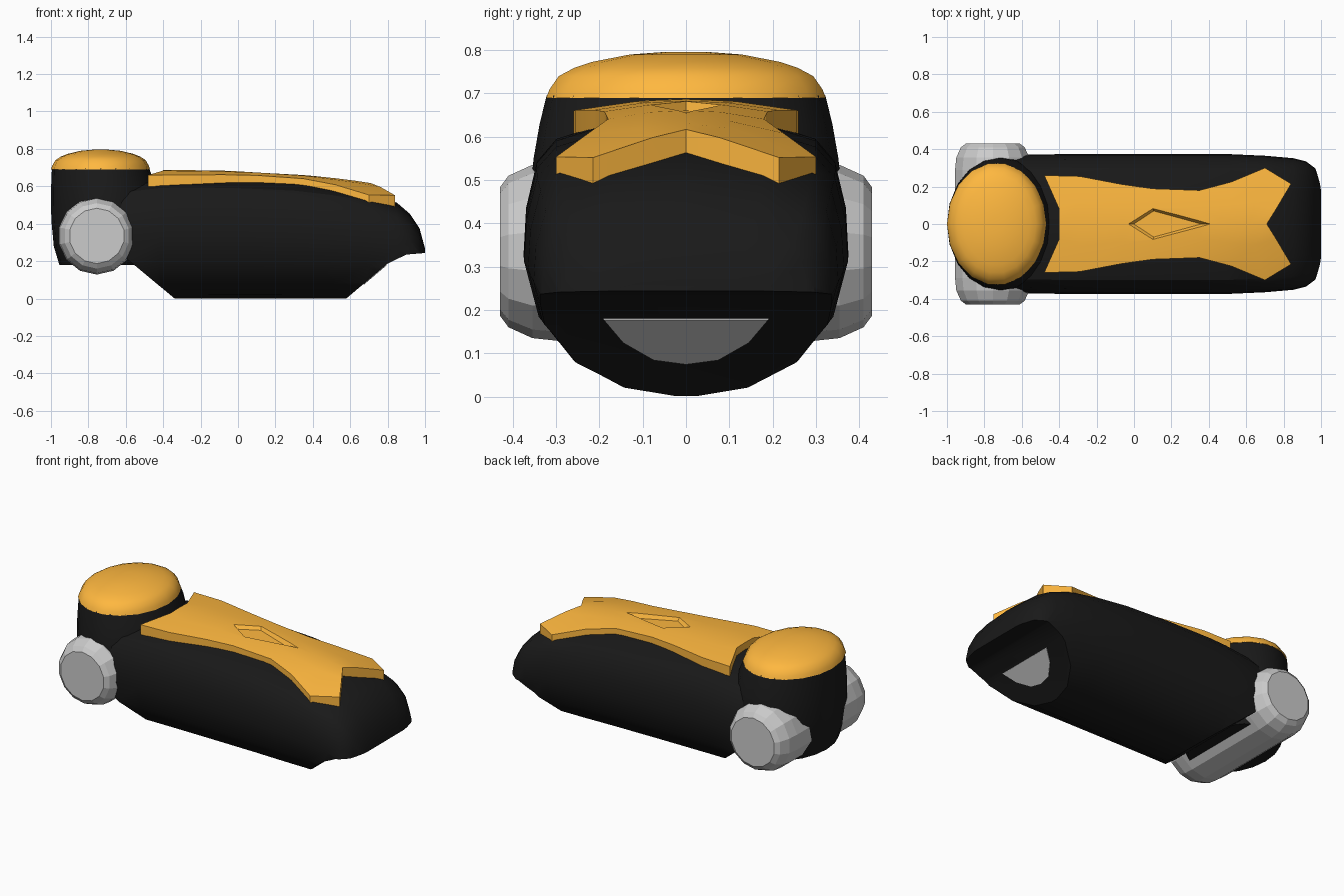
import bpy, bmesh, math
from mathutils import Vector

if "Cube" in bpy.data.objects:
    bpy.data.objects.remove(bpy.data.objects["Cube"])


def material(name, col):
    m = bpy.data.materials.new(name)
    m.diffuse_color = (*col, 1)
    m.use_nodes = True
    m.node_tree.nodes["Principled BSDF"].inputs["Base Color"].default_value = m.diffuse_color
    return m


BLACK = material("black", (0.01, 0.01, 0.01))
ORANGE = material("orange", (1.0, 0.48, 0.05))


def make(name, bm, mat=None, smooth=None):
    bmesh.ops.remove_doubles(bm, verts=bm.verts, dist=1e-5)
    bmesh.ops.recalc_face_normals(bm, faces=bm.faces)
    me = bpy.data.meshes.new(name)
    bm.to_mesh(me)
    bm.free()
    ob = bpy.data.objects.new(name, me)
    bpy.context.collection.objects.link(ob)
    if mat:
        me.materials.append(mat)
    if smooth:
        shade(ob, smooth)
    return ob


def shade(ob, angle):
    bpy.ops.object.select_all(action='DESELECT')
    ob.select_set(True)
    bpy.context.view_layer.objects.active = ob
    bpy.ops.object.shade_smooth_by_angle(angle=math.radians(angle))


def loft(rings):
    """Skin closed rings of equal length and cap both ends."""
    bm = bmesh.new()
    vs = [[bm.verts.new(p) for p in r] for r in rings]
    n = len(vs[0])
    for a, b in zip(vs, vs[1:]):
        for i in range(n):
            j = (i + 1) % n
            bm.faces.new((a[i], a[j], b[j], b[i]))
    bm.faces.new(vs[0])
    bm.faces.new(vs[-1])
    return bm


def boolean(ob, cutter, op):
    m = ob.modifiers.new("cut", 'BOOLEAN')
    m.object, m.operation, m.solver = cutter, op, 'EXACT'
    bpy.context.view_layer.objects.active = ob
    bpy.ops.object.modifier_apply(modifier=m.name)
    bpy.data.objects.remove(cutter)


def ellipse(cx, rx, ry, z, n=16):
    return [(cx + rx * math.cos(2 * math.pi * i / n),
             ry * math.sin(2 * math.pi * i / n), z) for i in range(n)]


def interp(table, x):
    for (x0, a), (x1, b) in zip(table, table[1:]):
        if x <= x1:
            return a + (b - a) * (x - x0) / (x1 - x0)
    return table[-1][1]


# Hull: one section (width, height fractions) scaled along x
half = [(0, 0), (.385, .04), (.69, .14), (.91, .31), (1, .52), (.985, .68),
        (.92, .84), (.8, .92), (.5, .975), (0, 1)]
section = half + [(-y, z) for y, z in half[-2:0:-1]]
stations = [(-.74, .35, .6), (-.58, .37, .625), (-.42, .373, .645), (-.3, .374, .65),
            (0, .375, .645), (.3, .375, .63), (.5, .374, .605), (.7, .365, .57),
            (.85, .352, .515), (.92, .335, .455), (.97, .3, .38), (1, .22, .27)]
hull = make("hull", loft([[(x, y * w, z * t) for y, z in section]
                          for x, w, t in stations]), BLACK)
# Angled underside
side = [(-.8, .22), (-.6, .22), (-.34, .004), (.58, .004), (.8, .19), (.9, .238),
        (1.1, .255), (1.1, 1), (-.8, 1)]
trim = make("trim", loft([[(x, y, z) for x, z in side] for y in (-.6, .6)]))
trim.hide_render = True
boolean(hull, trim, 'INTERSECT')
shade(hull, 30)

# Floor keel: lowest point reaches the ground
hull.location.z = -.003

# Rear tower under the dome: rear edge, front edge, half width, height
tower = [(-.955, -.5, .3, .18), (-.985, -.46, .345, .28), (-.998, -.42, .365, .42),
         (-1, -.43, .352, .55), (-.998, -.45, .338, .63), (-.995, -.475, .322, .695)]
make("rear_tower", loft([ellipse((a + b) / 2, (b - a) / 2, w, z, 20)
                         for a, b, w, z in tower]), BLACK, 35)

# Dome cap
dome = [(1, .69), (.975, .71), (.91, .74), (.8, .759), (.67, .773), (.4, .79), (.15, .796)]
make("dome_cap", loft([ellipse(-.735, .265 * s, .328 * s, z, 18) for s, z in dome]),
     ORANGE, 35)

# Roller wheel across the rear
roll = [(-.43, .148), (-.41, .175), (-.355, .2), (-.29, .207)]
roll += [(-y, r) for y, r in reversed(roll)]
N = 14
make("roller", loft([[(-.755 + r * math.cos(2 * math.pi * (i + .5) / N), y,
                       .335 + r * math.sin(2 * math.pi * (i + .5) / N))
                      for i in range(N)] for y, r in roll]))

# Intake plate on the sloped chin
bm = bmesh.new()
arc = [(-.19, .183), (-.145, .13), (-.075, .09), (0, .08), (.075, .09), (.145, .13), (.19, .183)]
plate = [Vector((.58 + (z - .004) * .22 / .186, y, z - .003)) for y, z in arc]
n = Vector((.186, 0, -.22)).normalized() * .004
loft_rings = [[p + n for p in plate], [p - n * 2 for p in plate]]
bm.free()
make("chin_intake", loft(loft_rings))

# Top panel: rows of (inner, middle, outer) points in plan
TOP = [(-.5, .683), (-.35, .688), (0, .682), (.2, .673), (.4, .657), (.6, .634),
       (.71, .617), (.76, .602), (.85, .583)]


def top(x, y):
    k = .35 + .4 * max(0, (x + .4) / 1.1)
    return interp(TOP, x) - min(k, .72) * y * y


rows = [[(-.4, 0), (-.4, .08), (-.48, .26)]]
for x, w in [(-.29, .255), (-.07, .213), (.1, .189), (.35, .18), (.52, .225)]:
    rows.append([(x, 0), (x, w * .45), (x, w)])
rows += [[(.62, 0), (.645, .11), (.7, .3)], [(.71, 0), (.76, .08), (.84, .215)]]
bm = bmesh.new()
grid = [[bm.verts.new((x, y, top(x, y)))
         for x, y in [(x, -y) for x, y in r[:0:-1]] + r] for r in rows]
for a, b in zip(grid, grid[1:]):
    for i in range(4):
        bm.faces.new((a[i], a[i + 1], b[i + 1], b[i]))
ext = bmesh.ops.extrude_face_region(bm, geom=bm.faces[:])
bmesh.ops.translate(bm, vec=(0, 0, -.06),
                    verts=[v for v in ext["geom"] if isinstance(v, bmesh.types.BMVert)])
panel = make("top_panel", bm, ORANGE)

# Diamond recess in the panel
diamond = [(-.03, 0), (.1, -.085), (.41, 0), (.1, .085)]
cutter = make("diamond_cutter", loft(
    [[(.13 + (x - .13) * s, y * s, interp(TOP, x) + dz) for x, y in diamond]
     for s, dz in ((.82, -.022), (1.18, .022))]), ORANGE)
cutter.hide_render = True
boolean(panel, cutter, 'DIFFERENCE')
shade(panel, 25)
